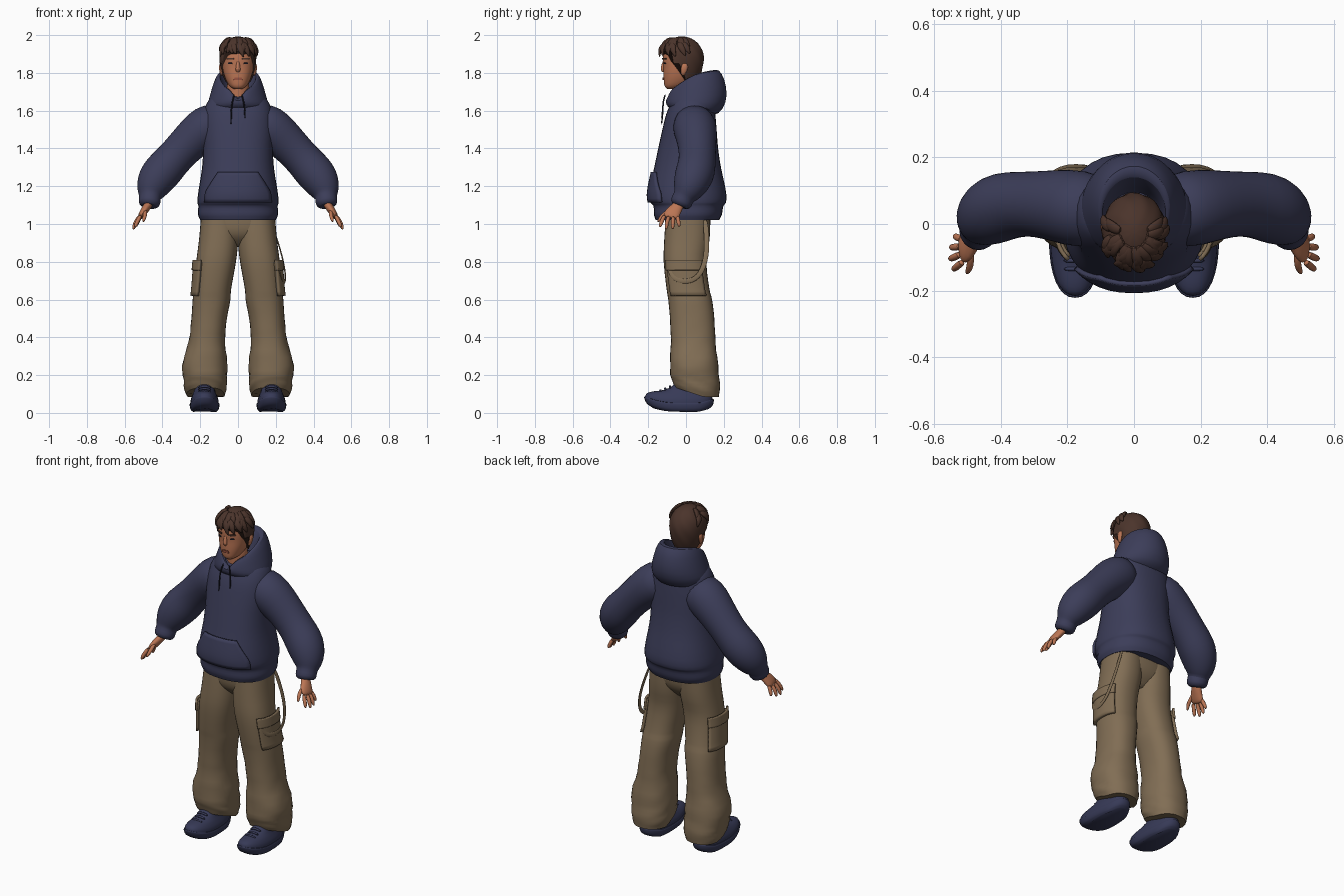
import bpy, bmesh, math, random
from mathutils import Vector

random.seed(4)
if "Cube" in bpy.data.objects:
    bpy.data.objects.remove(bpy.data.objects["Cube"])
SIDES = 32


def material(name, r, g, b):
    m = bpy.data.materials.new(name)
    m.use_nodes = True
    m.diffuse_color = (r, g, b, 1)
    bsdf = m.node_tree.nodes["Principled BSDF"]
    bsdf.inputs["Base Color"].default_value = (r, g, b, 1)
    bsdf.inputs["Roughness"].default_value = 0.8
    return m


NAVY = material("navy fleece", 0.045, 0.047, 0.1)
SHOE = material("dark blue leather", 0.038, 0.042, 0.095)
KHAKI = material("khaki cotton", 0.22, 0.155, 0.09)
SKIN = material("skin", 0.5, 0.18, 0.09)
LIP = material("lips", 0.33, 0.09, 0.055)
HAIR = material("brown hair", 0.07, 0.034, 0.024)
DARK = material("dark cord", 0.014, 0.014, 0.025)


def finish(name, rings, mat, subsurf=0, closed=True, thick=0):
    """Skin a list of rings (closed) or rows (open) into one smooth object."""
    bm = bmesh.new()
    vs = [[bm.verts.new(p) for p in r] for r in rings]
    n = len(vs[0])
    for a, b in zip(vs, vs[1:]):
        for i in range(n if closed else n - 1):
            j = (i + 1) % n
            bm.faces.new((a[i], a[j], b[j], b[i]))
    if closed:
        bm.faces.new(vs[0])
        bm.faces.new(vs[-1])
    bmesh.ops.recalc_face_normals(bm, faces=bm.faces)
    me = bpy.data.meshes.new(name)
    bm.to_mesh(me)
    bm.free()
    ob = bpy.data.objects.new(name, me)
    bpy.context.collection.objects.link(ob)
    me.materials.append(mat)
    if thick:
        ob.modifiers.new("thickness", "SOLIDIFY").thickness = thick
        ob.modifiers["thickness"].offset = 0
    if subsurf:
        ob.modifiers.new("smooth", "SUBSURF").levels = subsurf
        ob.modifiers["smooth"].render_levels = subsurf
    bpy.ops.object.select_all(action="DESELECT")
    ob.select_set(True)
    bpy.context.view_layer.objects.active = ob
    bpy.ops.object.shade_smooth_by_angle(angle=math.radians(50))
    return ob


def section(rows, z):
    """Smoothly interpolate profile rows (z, centre x, half width, front y, back y)."""
    i = max(k for k in range(len(rows) - 1) if rows[k][0] <= z or k == 0)
    a, b = rows[i], rows[i + 1]
    p, q = rows[max(i - 1, 0)], rows[min(i + 2, len(rows) - 1)]
    h = b[0] - a[0]
    t = (z - a[0]) / h
    out = []
    for k in range(1, 5):
        m0 = (b[k] - p[k]) / (b[0] - p[0]) * h
        m1 = (q[k] - a[k]) / (q[0] - a[0]) * h
        out.append((2*t**3 - 3*t*t + 1) * a[k] + (t**3 - 2*t*t + t) * m0
                   + (3*t*t - 2*t**3) * b[k] + (t**3 - t*t) * m1)
    return out


def point(sec, ang, z, s=1, power=2.3, grow=0.0):
    cx, rx, yf, yb = sec
    c, d = math.cos(ang), math.sin(ang)
    f = lambda v: math.copysign(abs(v) ** (2 / power), v)
    return Vector((s * (cx + (rx + grow) * f(c)), (yf + yb) / 2 + ((yb - yf) / 2 + grow) * f(d), z))


def body(name, rows, mat, s=1, steps=3, warp=None):
    zs = [a[0] + (b[0] - a[0]) * k / steps for a, b in zip(rows, rows[1:]) for k in range(steps)]
    rings = [[point(section(rows, z), math.tau * i / SIDES, z, s) for i in range(SIDES)]
             for z in zs + [rows[-1][0]]]
    if warp:
        rings = [[warp(p) for p in r] for r in rings]
    return finish(name, rings, mat)


def patch(name, rows, mat, z0, z1, span, s=1, grow=0.003, thick=0.005):
    """Plate that follows a body; span(t) gives its two angles in degrees."""
    grid = []
    for k in range(9):
        z = z0 + (z1 - z0) * k / 8
        a, b = span(k / 8)
        grid.append([point(section(rows, z), math.radians(a + (b - a) * i / 12), z, s, grow=grow)
                     for i in range(13)])
    return finish(name, grid, mat, closed=False, thick=thick)


def tube(name, pts, sizes, mat, ref=(0, 1, 0), s=1, n=12, subsurf=1):
    pts = [Vector(p) for p in pts]
    rings = []
    for i, p in enumerate(pts):
        t = (pts[min(i + 1, len(pts) - 1)] - pts[max(i - 1, 0)]).normalized()
        u = Vector(ref)
        u = (u - t * u.dot(t)).normalized()
        v = t.cross(u)
        a, b = sizes[i] if isinstance(sizes[i], tuple) else (sizes[i], sizes[i])
        ring = [p + u * a * math.cos(math.tau * k / n) + v * b * math.sin(math.tau * k / n) for k in range(n)]
        rings.append([Vector((s * q.x, q.y, q.z)) for q in ring])
    return finish(name, rings, mat, subsurf)


# Sweatshirt body, waistband and pouch pocket
TORSO = [(1.02, 0, .2, -.16, .175), (1.05, 0, .212, -.17, .19), (1.095, 0, .21, -.172, .198),
         (1.115, 0, .215, -.19, .212), (1.17, 0, .21, -.194, .212), (1.3, 0, .19, -.168, .185),
         (1.4, 0, .185, -.147, .17), (1.5, 0, .188, -.125, .162), (1.58, 0, .182, -.105, .155),
         (1.64, 0, .165, -.08, .145), (1.68, 0, .125, -.06, .12), (1.7, 0, .07, -.03, .08)]
body("sweatshirt_body", TORSO, NAVY)
pouch = lambda t: (-90 - 50 + 22 * max(0, t - .3) / .7, -90 + 50 - 22 * max(0, t - .3) / .7)
patch("pouch_pocket", TORSO, NAVY, 1.115, 1.275, pouch, grow=.006, thick=.014)

# Hood: rows of front y, back y, half width, front z, back z
HOOD = [(-.085, .15, .155, 1.60, 1.56), (-.108, .2, .165, 1.635, 1.61), (-.108, .222, .152, 1.66, 1.68),
        (-.1, .205, .128, 1.69, 1.77), (-.09, .175, .108, 1.705, 1.822), (-.08, .14, .095, 1.705, 1.815),
        (-.066, .11, .085, 1.68, 1.75), (-.05, .08, .07, 1.6, 1.62)]
hood_rings = []
for k, (yf, yb, rx, zf, zb) in enumerate(HOOD):
    ring = [point((0, rx, yf, yb), math.tau * i / 40, 0, power=2) for i in range(40)]
    for p in ring:
        t = (p.y - yf) / (yb - yf)
        notch = .045 * max(0, 1 - abs(p.x) / .045) * (t < .5) * (k > 2)
        p.z = zf + (zb - zf) * t + .025 * math.sin(math.pi * t) * (2 < k < 7) - notch
    hood_rings.append(ring)
finish("hood", hood_rings, NAVY, 1)

LEG = [(.085, .17, .1, -.06, .175), (.12, .17, .112, -.07, .178), (.17, .17, .114, -.078, .178),
       (.25, .172, .12, -.085, .17), (.38, .162, .096, -.08, .156), (.5, .152, .094, -.085, .15),
       (.6, .14, .1, -.094, .138), (.65, .135, .098, -.102, .125), (.8, .116, .105, -.118, .108),
       (.92, .102, .104, -.115, .125), (1.06, .096, .098, -.105, .13)]
SOLE = [(.006, .177, .062, -.17, .12), (.018, .177, .074, -.205, .14), (.045, .177, .079, -.222, .148),
        (.052, .177, .076, -.22, .146)]
UPPER = [(.04, .177, .074, -.218, .14), (.07, .177, .073, -.21, .138), (.095, .177, .064, -.175, .13),
         (.115, .177, .056, -.12, .12), (.14, .177, .052, -.075, .11), (.18, .177, .045, -.045, .1)]


def cloth_folds(p):
    low = max(0, 1 - abs(p.z - .25) / .3)
    fold = .007 * low * math.sin(p.z * 50 + p.y * 22)
    hem = .05 * max(0, 1 - (p.z - .085) / .12) * max(0, .09 - p.y) / .15
    return Vector((p.x + math.copysign(fold, p.x), p.y - fold * .4, p.z + hem))


def toe_spring(p):
    lift = .035 * (max(0, -p.y - .05) / .17) ** 2 + .02 * max(0, p.y - .07) / .07
    return Vector((p.x, p.y, p.z + lift))


ARM = [(.08, .04, 1.56), (.165, .045, 1.515), (.225, .055, 1.465), (.29, .06, 1.4), (.345, .06, 1.34),
       (.395, .053, 1.285), (.435, .035, 1.235), (.458, .012, 1.185), (.464, -.005, 1.155),
       (.466, -.012, 1.143), (.468, -.025, 1.115), (.472, -.035, 1.09)]
ARM_R = [.1, .12, .11, .1, .098, .106, .102, .085, .066, .056, .06, .05]
FINGERS = [((.513, -.112, 1.05), (.535, -.13, 1.01), (.545, -.138, .982)),
           ((.52, -.09, 1.045), (.545, -.102, 1.005), (.555, -.105, .97)),
           ((.52, -.067, 1.042), (.543, -.07, 1.005), (.552, -.07, .972)),
           ((.515, -.046, 1.045), (.533, -.04, 1.01), (.54, -.035, .985)),
           ((.49, -.085, 1.075), (.492, -.125, 1.045), (.503, -.15, 1.01))]

for s, side in ((1, "left"), (-1, "right")):
    # Sleeve with gathered cuff
    tube(side + "_sleeve", ARM, ARM_R, NAVY, s=s, n=20)
    # Hand
    tube(side + "_palm", [(.465, -.03, 1.12), (.482, -.045, 1.09), (.5, -.068, 1.065), (.515, -.08, 1.04),
                          (.52, -.082, 1.03)], [(.03, .024), (.031, .022), (.043, .021), (.045, .017), (.03, .008)],
         SKIN, s=s)
    for i, (a, b, c) in enumerate(FINGERS):
        mid = (Vector(b) + Vector(c)) / 2
        tube(f"{side}_finger_{i + 1}", [a, b, mid, c], [.0125, .0115, .0105, .005], SKIN, s=s, n=8)
    # Trouser leg with cargo pocket and flap
    body(side + "_trouser_leg", LEG, KHAKI, s, warp=cloth_folds)
    patch(side + "_cargo_pocket", LEG, KHAKI, .62, .8, lambda t: (-48, 42), s, .008, .016)
    patch(side + "_pocket_flap", LEG, KHAKI, .755, .81, lambda t: (-50, 44), s, .015, .012)
    # Shoe with sole and laces
    body(side + "_shoe_sole", SOLE, SHOE, s, warp=toe_spring)
    body(side + "_shoe_upper", UPPER, SHOE, s, warp=toe_spring)
    for i in range(3):
        y, z = -.135 + .025 * i, .122 + .011 * i
        tube(f"{side}_lace_{i + 1}", [(.14, y, z - .012), (.177, y, z), (.214, y, z - .012)], [.007] * 3,
             SHOE, s=s, n=8)
    # Hood drawstring
    end = 1.52 if s < 0 else 1.555
    tube(side + "_drawstring", [(.018, -.108, 1.69), (.03, -.122, 1.65), (.037, -.122, 1.6), (.037, -.13, end)],
         [.0045] * 4, DARK, s=s, n=8)
    # Ear
    tube(side + "_ear", [(.084, -.018, 1.785), (.091, -.014, 1.805), (.095, -.005, 1.835), (.09, -.008, 1.852)],
         [(.008, .006), (.015, .008), (.021, .008), (.01, .005)], SKIN, s=s)

# Seat of the trousers
body("trouser_seat", [(.88, 0, .05, -.04, .06), (.93, 0, .16, -.09, .105), (.98, 0, .19, -.108, .125),
                      (1.06, 0, .195, -.11, .13)], KHAKI)

# Hanging strap loop on the left hip
tube("hanging_strap", [(.205, -.09, .81), (.222, -.085, .74), (.238, -.05, .7), (.25, .02, .692), (.253, .08, .73),
                       (.235, .11, .83), (.2, .11, .94), (.17, .1, 1.03)], [(.004, .015)] * 8, KHAKI,
     ref=(1, 0, 0), n=8, subsurf=2)

# Head, neck and face
tube("neck", [(0, .01, 1.58), (0, 0, 1.66), (0, -.01, 1.72), (0, -.015, 1.79)], [.075, .064, .058, .06], SKIN, n=20)
HEAD = [(1.715, 0, .022, -.1, -.05), (1.728, 0, .042, -.112, -.01), (1.755, 0, .06, -.117, .03),
        (1.79, 0, .074, -.119, .055), (1.83, 0, .083, -.119, .07), (1.88, 0, .087, -.122, .078),
        (1.93, 0, .082, -.112, .072), (1.965, 0, .055, -.075, .045)]
body("head", HEAD, SKIN)
tube("nose", [(0, -.112, 1.868), (0, -.119, 1.845), (0, -.125, 1.818), (0, -.12, 1.803)],
     [(.008, .008), (.01, .009), (.013, .015), (.005, .01)], SKIN)
patch("mouth", HEAD, LIP, 1.762, 1.776, lambda t: (-90 - 17 + 6 * t, -90 + 17 - 6 * t))
for s, side in ((1, "left"), (-1, "right")):
    patch(side + "_eyebrow", HEAD, HAIR, 1.87, 1.878, lambda t: (-79, -52), s)
    patch(side + "_eye", HEAD, DARK, 1.846, 1.854, lambda t: (-73 + 2 * t, -56 - 2 * t), s, grow=.001)


# Hair cap: hairline drops from the brow to the nape
def scalp(ang, z):
    r = math.sqrt(max(0, 1 - ((z - 1.88) / .113) ** 2)) if z > 1.88 else 1 - .3 * ((1.88 - z) / .13) ** 2
    return Vector((.097 * r * math.cos(ang), -.022 + .116 * r * math.sin(ang), z))


def hairline(ang):
    d = math.sin(ang)
    return 1.915 if d < -.5 else 1.85 if d < -.12 else 1.85 - .1 * min(1, (d + .12) / .4)


cap = []
for k in range(15):
    ring = []
    for i in range(48):
        ang = math.tau * i / 48
        low = hairline(ang)
        z = low + (1.993 - low) * math.cos(max(.04, k / 14) * math.pi / 2)
        bump = 1 + .018 * math.sin(9 * ang + z * 60)
        p = scalp(ang, z)
        ring.append(Vector((p.x * bump, p.y * bump, p.z)))
    cap.append(ring)
finish("hair_cap", cap, HAIR)

# Overlapping locks on the fringe, temples and crown
for i in range(30):
    ang = math.radians(-90 + (i % 15 - 7) * 13 + random.uniform(-5, 5))
    upper = i >= 15
    z0 = 1.985 if upper else 1.965
    drop = random.uniform(.045, .065) if upper else random.uniform(.06, .085)
    path = []
    for k in range(5):
        t = k / 4
        p = scalp(ang + .35 * t * (1 if i % 3 else -1), z0 - drop * t ** 1.3)
        out = Vector((p.x, p.y + .022, 0)).normalized()
        path.append(p + out * (.002 + .008 * math.sin(t * 2.6)))
    tube(f"hair_lock_{i + 1}", path, [(.006, .01), (.012, .019), (.012, .02), (.009, .014), (.002, .003)], HAIR,
         ref=(math.cos(ang), math.sin(ang), .5), n=8)
